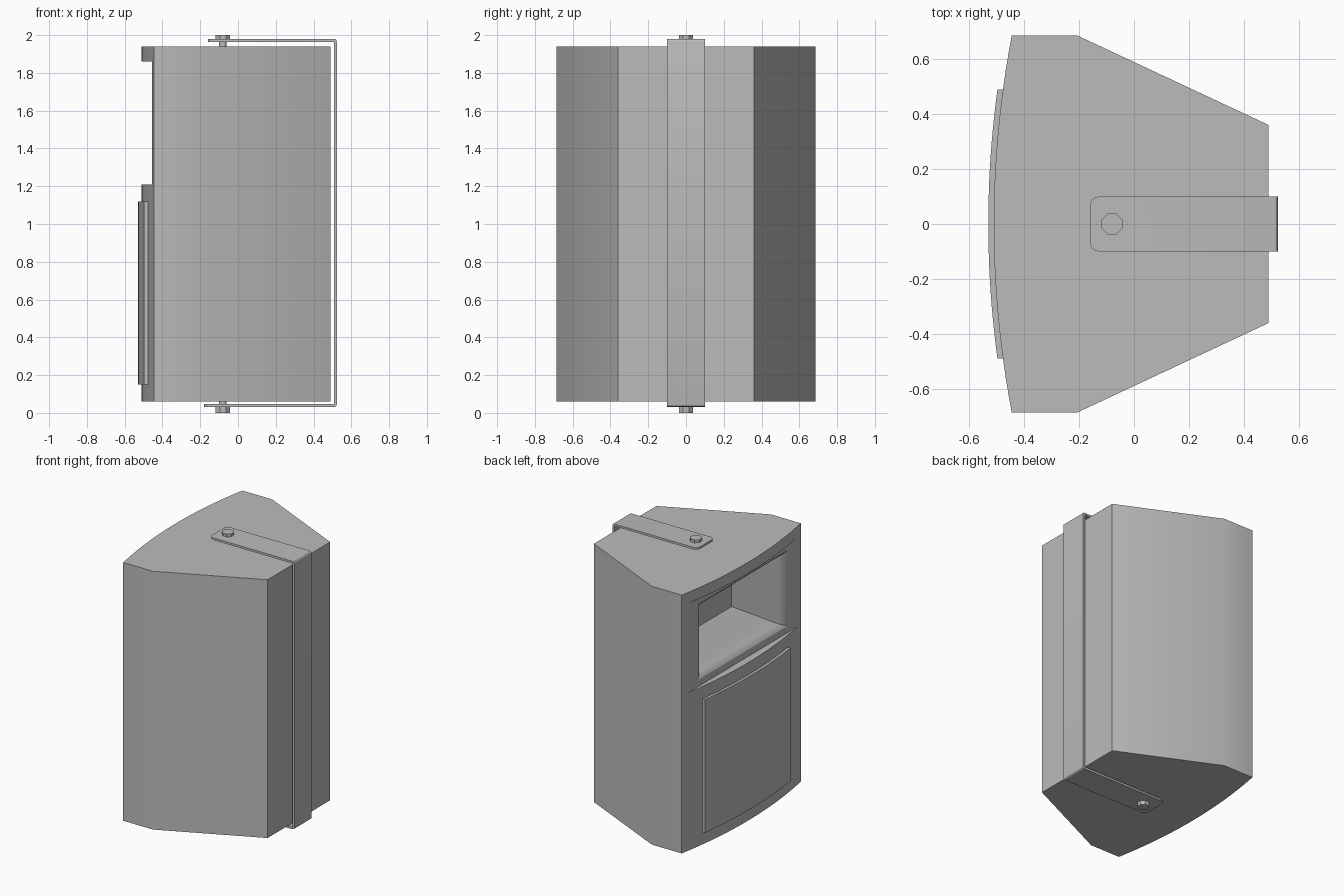
import bpy, bmesh, math
from mathutils import Matrix

if "Cube" in bpy.data.objects:
    bpy.data.objects.remove(bpy.data.objects["Cube"])

grey = bpy.data.materials.new("plain_grey")
grey.use_nodes = True
COLOUR = (0.5, 0.5, 0.5, 1)
grey.diffuse_color = COLOUR
grey.node_tree.nodes["Principled BSDF"].inputs["Base Color"].default_value = COLOUR


def make(name, bm):
    bmesh.ops.recalc_face_normals(bm, faces=bm.faces)
    mesh = bpy.data.meshes.new(name)
    bm.to_mesh(mesh)
    bm.free()
    mesh.materials.append(grey)
    ob = bpy.data.objects.new(name, mesh)
    bpy.context.collection.objects.link(ob)
    return ob


def loft(rings):
    """Closed solid through rings with equal point counts."""
    bm = bmesh.new()
    rows = [[bm.verts.new(p) for p in ring] for ring in rings]
    n = len(rows[0])
    for a, b in zip(rows, rows[1:]):
        for i in range(n):
            bm.faces.new((a[i], a[(i + 1) % n], b[(i + 1) % n], b[i]))
    bm.faces.new(rows[0])
    bm.faces.new(rows[-1])
    return bm


def prism(outline, z0, z1):
    return loft([[(x, y, z) for x, y in outline] for z in (z0, z1)])


def smooth(ob, angle=30):
    bpy.ops.object.select_all(action='DESELECT')
    ob.select_set(True)
    bpy.context.view_layer.objects.active = ob
    bpy.ops.object.shade_smooth_by_angle(angle=math.radians(angle))


def cut(ob, cutter):
    mod = ob.modifiers.new("cut", 'BOOLEAN')
    mod.operation = 'DIFFERENCE'
    mod.solver = 'EXACT'
    mod.object = cutter
    bpy.context.view_layer.objects.active = ob
    bpy.ops.object.modifier_apply(modifier=mod.name)
    bpy.data.objects.remove(cutter)


def arc(front, half, steps=20):
    """Shallow bowed line of the front panel, from -half to +half in y."""
    ys = [half * (2 * i / steps - 1) for i in range(steps + 1)]
    return [(front + y * y / 7.2, y) for y in ys]


# Cabinet: bowed front, short straight sides, tapered back
outline = arc(-0.51, 0.685) + [(-0.205, 0.685), (0.49, 0.36), (0.49, -0.36), (-0.205, -0.685)]
cabinet = make("cabinet", prism(outline, 0.06, 1.94))

# Flat recess around the horn
recess = [(-0.7, -0.8), (-0.455, -0.8), (-0.455, 0.8), (-0.7, 0.8)]
cut(cabinet, make("recess_cutter", prism(recess, 1.21, 1.86)))

# Flared horn, narrowing to the throat
HORN_Z = 1.535
flare = [(-0.48, 0.52, 0.275), (-0.455, 0.52, 0.275), (-0.445, 0.485, 0.26),
         (-0.42, 0.455, 0.245), (-0.38, 0.41, 0.215), (-0.32, 0.33, 0.16), (-0.22, 0.21, 0.08)]
rings = [[(x, sy * w, HORN_Z + sz * h) for sy, sz in ((-1, -1), (1, -1), (1, 1), (-1, 1))]
         for x, w, h in flare]
cut(cabinet, make("horn_cutter", loft(rings)))
smooth(cabinet)

# Bowed grille panel on the lower front
grille = make("grille", prism(arc(-0.53, 0.49) + arc(-0.505, 0.49)[::-1], 0.15, 1.12))
smooth(grille)

# Wrap-round mounting bracket
TOP, LOW, T = 1.98, 0.03, 0.016
strap = [(-0.16, TOP), (0.523, TOP), (0.523, LOW), (-0.18, LOW),
         (-0.18, LOW + T), (0.507, LOW + T), (0.507, TOP - T), (-0.16, TOP - T)]
bm = loft([[(x, y, z) for x, z in strap] for y in (-0.1, 0.1)])


def along(edge, axis):
    a, b = (v.co for v in edge.verts)
    return abs((a - b).normalized()[axis]) > 0.99


ends = [e for e in bm.edges if along(e, 2) and e.verts[0].co.x < 0]
bmesh.ops.bevel(bm, geom=ends, offset=0.035, segments=5, profile=0.5, affect='EDGES')
bends = [e for e in bm.edges if along(e, 1) and e.verts[0].co.x > 0.515]
bmesh.ops.bevel(bm, geom=bends, offset=0.014, segments=3, profile=0.5, affect='EDGES')
smooth(make("bracket", bm))


# Bolts holding the bracket to the cabinet
def cylinder(name, radius, z0, z1, sides):
    bm = bmesh.new()
    turn = Matrix.Translation((-0.08, 0, (z0 + z1) / 2)) @ Matrix.Rotation(math.pi / sides, 4, 'Z')
    bmesh.ops.create_cone(bm, cap_ends=True, segments=sides, radius1=radius, radius2=radius,
                          depth=z1 - z0, matrix=turn)
    return make(name, bm)


for side, head, shaft in (("top", (TOP, 2.0), (1.93, TOP)), ("bottom", (0.0, LOW), (LOW, 0.07))):
    cylinder(side + "_bolt_head", 0.041, *head, 8)
    smooth(cylinder(side + "_bolt_shaft", 0.02, *shaft, 16))
